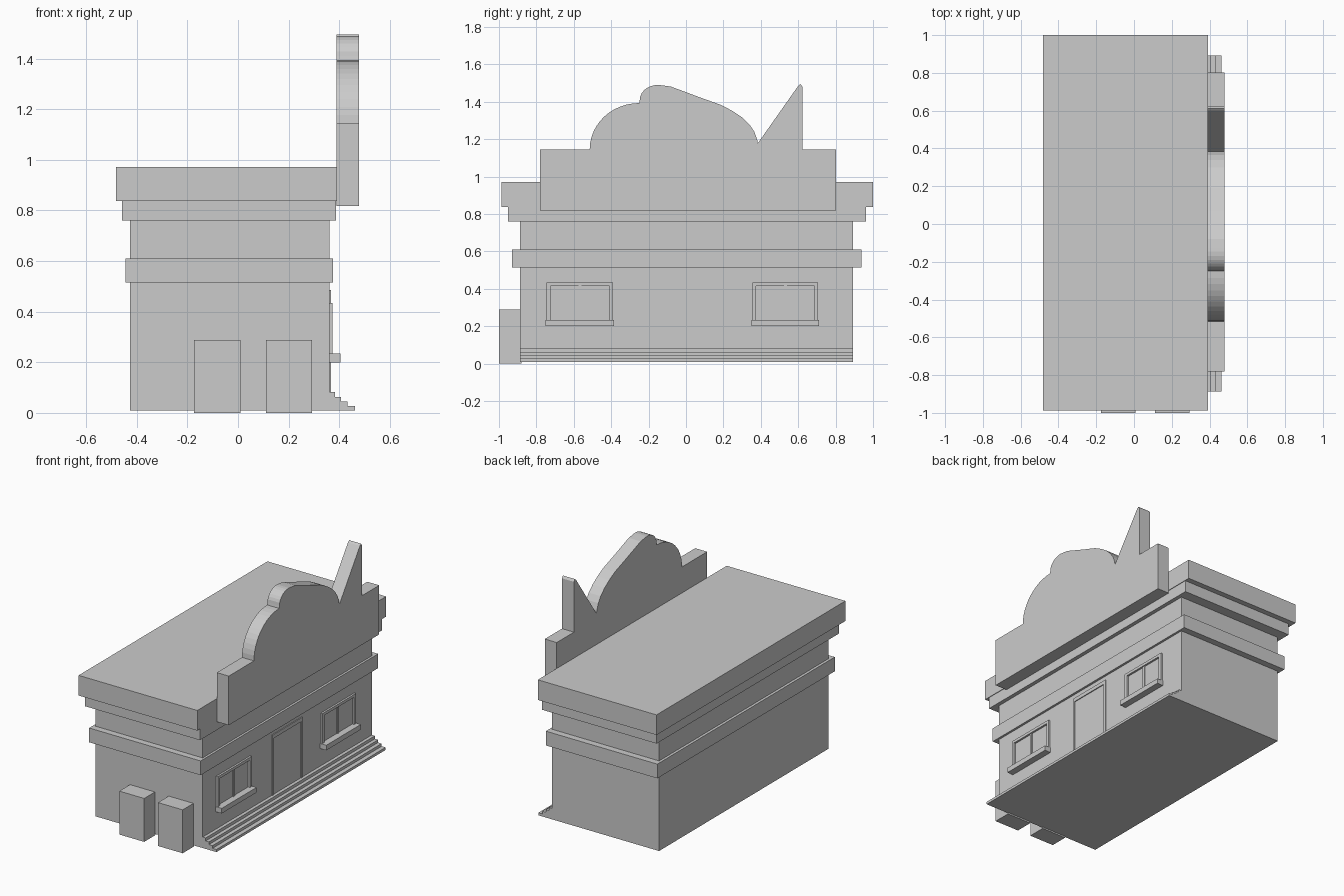
import bpy, math

if "Cube" in bpy.data.objects:
    bpy.data.objects.remove(bpy.data.objects["Cube"])


def prism(name, profile, axis, lo, hi):
    """Extrude a closed 2D profile along x (profile = y,z) or y (profile = x,z)."""
    def put(p, d):
        return (d, p[0], p[1]) if axis == 'x' else (p[0], d, p[1])
    n = len(profile)
    verts = [put(p, lo) for p in profile] + [put(p, hi) for p in profile]
    faces = [tuple(range(n)), tuple(range(2 * n - 1, n - 1, -1))]
    faces += [(i, i + n, (i + 1) % n + n, (i + 1) % n) for i in range(n)]
    # keep normals outward whatever the winding of the profile
    area = sum(profile[i][0] * profile[(i + 1) % n][1] -
               profile[(i + 1) % n][0] * profile[i][1] for i in range(n))
    if (area > 0) == (axis == 'x'):
        faces = [f[::-1] for f in faces]
    me = bpy.data.meshes.new(name)
    me.from_pydata(verts, [], faces)
    me.update()
    ob = bpy.data.objects.new(name, me)
    bpy.context.collection.objects.link(ob)
    return ob


def box(name, x, y, z):
    return prism(name, [(x[0], z[0]), (x[1], z[0]), (x[1], z[1]), (x[0], z[1])], 'y', *y)


def arc(cy, cz, ry, rz, a0, a1, n):
    out = []
    for i in range(n + 1):
        a = math.radians(a0 + (a1 - a0) * i / n)
        out.append((cy + ry * math.cos(a), cz + rz * math.sin(a)))
    return out


# Walls with the front steps in one cross-section
prism("walls_and_steps",
      [(-0.427, 0.01), (0.462, 0.01), (0.462, 0.027), (0.433, 0.027),
       (0.433, 0.045), (0.407, 0.045), (0.407, 0.063), (0.383, 0.063),
       (0.383, 0.083), (0.361, 0.083), (0.361, 0.77), (-0.427, 0.77)],
      'y', -0.887, 0.893)

# Wall band, lower cornice and roof slab
box("wall_band", (-0.445, 0.376), (-0.93, 0.937), (0.515, 0.61))
box("lower_cornice", (-0.458, 0.387), (-0.953, 0.963), (0.76, 0.845))
box("roof_slab", (-0.483, 0.391), (-0.987, 1.0), (0.838, 0.972))

# Shaped sign board: shoulder, big lobe, small lobe, slope, spike, shoulder
sign = [(-0.78, 0.818), (-0.78, 1.145)]
sign += arc(-0.25, 1.145, 0.265, 0.248, 180, 90, 12)
sign += arc(-0.15, 1.41, 0.097, 0.08, 180, 75, 8)
sign += [(-0.08, 1.481), (0.07, 1.425), (0.19, 1.382), (0.25, 1.35), (0.30, 1.316),
         (0.34, 1.277), (0.365, 1.24), (0.38, 1.20), (0.384, 1.178), (0.60, 1.485),
         (0.612, 1.495), (0.622, 1.48), (0.622, 1.145), (0.803, 1.145), (0.803, 0.818)]
prism("sign_board", sign, 'x', 0.39, 0.478)

# Windows: frame bars, centre bar and sill
for side, y0, y1 in (("left", -0.745, -0.39), ("right", 0.355, 0.707)):
    fx, mid = (0.355, 0.374), (y0 + y1) / 2
    for part, ya, yb in (("frame_a", y0, y0 + 0.02), ("frame_b", y1 - 0.02, y1),
                         ("centre_bar", mid - 0.008, mid + 0.008)):
        box(f"{side}_window_{part}", fx if "frame" in part else (0.355, 0.368),
            (ya, yb), (0.23, 0.415))
    box(f"{side}_window_head", fx, (y0, y1), (0.415, 0.434))
    box(f"{side}_window_sill", (0.355, 0.406), (y0 - 0.006, y1 + 0.005), (0.2, 0.234))

# Door frame: two jambs and a head
for part, ya, yb in (("jamb_a", -0.16, -0.145), ("jamb_b", 0.142, 0.157)):
    box(f"door_{part}", (0.355, 0.367), (ya, yb), (0.083, 0.46))
box("door_head", (0.355, 0.367), (-0.16, 0.157), (0.46, 0.485))

# Two utility boxes against the side wall
for i, x in enumerate(((-0.174, 0.009), (0.111, 0.293))):
    box(f"utility_box_{i + 1}", x, (-1.0, -0.88), (0.0, 0.289))
